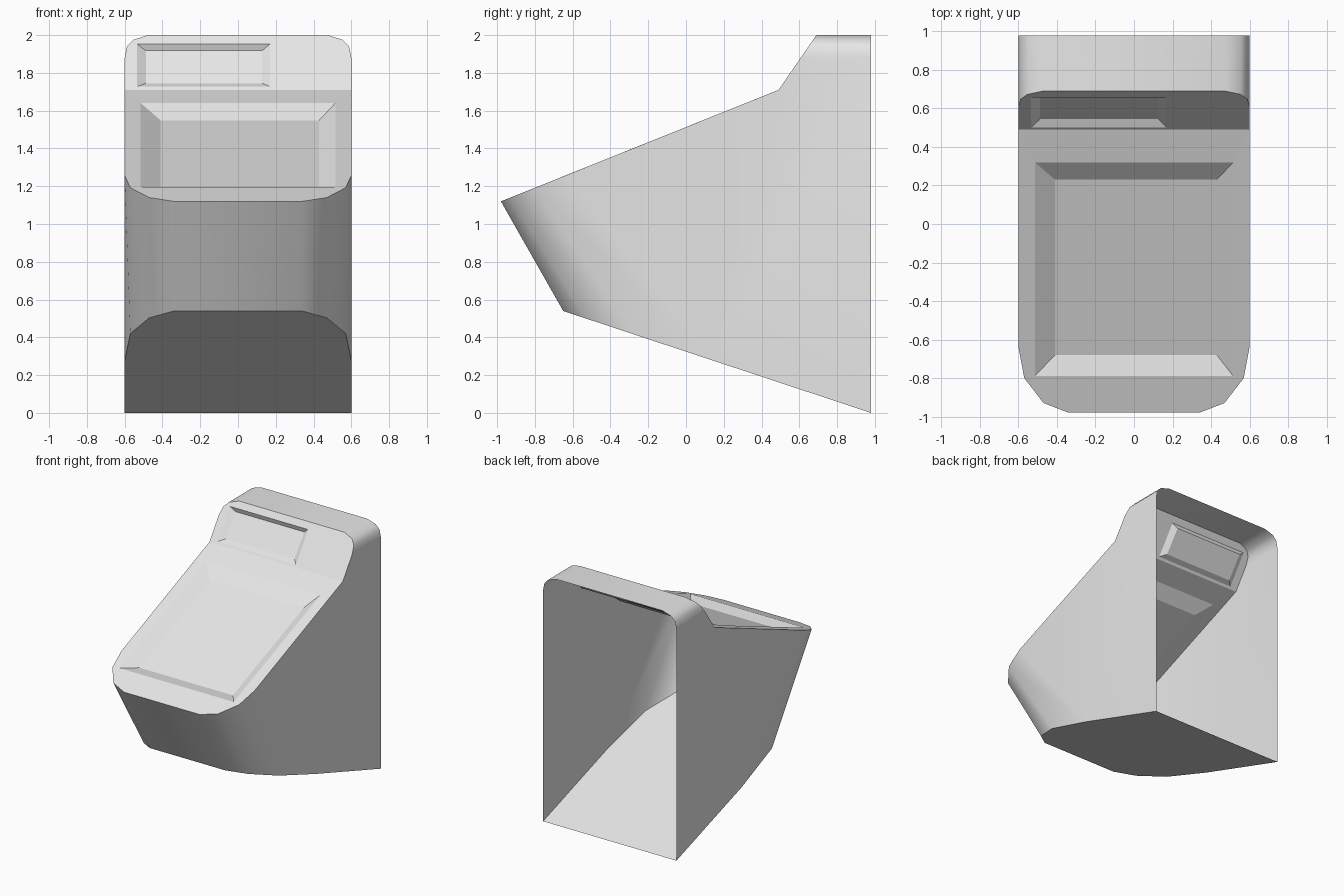
import bpy
import bmesh
import math

if "Cube" in bpy.data.objects:
    bpy.data.objects.remove(bpy.data.objects["Cube"], do_unlink=True)

grey = bpy.data.materials.new("plain_grey")
grey.use_nodes = True
grey.diffuse_color = (0.8, 0.8, 0.8, 1)
grey.node_tree.nodes["Principled BSDF"].inputs["Base Color"].default_value = (0.8, 0.8, 0.8, 1)

HALF, BACK = 0.6, 0.98
bm = bmesh.new()


def face(points):
    return bm.faces.new([bm.verts.new(p) for p in points])


def mirrored(points):
    """Left-to-right run of points from the right half, centre first."""
    return [(-x, y, z) for x, y, z in reversed(points)] + points


def strip(a, b):
    for i in range(len(a) - 1):
        face([a[i], a[i + 1], b[i + 1], b[i]])


# Planes of the shell, as functions of one coordinate
def desk(x, y, drop=0):
    return (x, y, 1.12 + (y + BACK) * 0.4 - drop)


def brow(x, z, sink=0):
    return (x, 0.49 + (z - 1.71) * 0.69 + sink, z)


def underside(x, y):
    return (x, y, (BACK - y) * 0.331)


def framed_panel(arc, base, hole, floor):
    """Panel with a rounded end and a tapered recess; hole runs around from the arc's left."""
    faces = [face(arc + [hole[1], hole[0]]),
             face([arc[-1], base[1], hole[2], hole[1]]),
             face([base[1], base[0], hole[3], hole[2]]),
             face([base[0], arc[0], hole[0], hole[3]]),
             face(floor)]
    for i in range(4):
        j = (i + 1) % 4
        faces.append(face([hole[i], hole[j], floor[j], floor[i]]))
    return faces


# Outlines of the rounded front and the rounded hood
nose_top = mirrored([desk(0.34, -0.98), desk(0.47, -0.93), desk(0.57, -0.80), desk(HALF, -0.64)])
nose_low = mirrored([underside(0.34, -0.65), underside(0.47, -0.54),
                     underside(0.57, -0.29), underside(HALF, 0.14)])
hood_front = mirrored([brow(0.475, 2.0), brow(0.555, 1.975), brow(0.588, 1.94), brow(HALF, 1.88)])
hood_back = [(x, BACK, z) for x, y, z in hood_front]
crease = [desk(-HALF, 0.49), desk(HALF, 0.49)]
crease = [brow(p[0], 1.71) for p in crease]

# Sloped main panel with wide recess
panels = framed_panel(
    nose_top, crease,
    [desk(-0.515, -0.79), desk(0.515, -0.79), desk(0.515, 0.32), desk(-0.515, 0.32)],
    [desk(-0.41, -0.68, 0.055), desk(0.43, -0.68, 0.055),
     desk(0.43, 0.23, 0.055), desk(-0.41, 0.23, 0.055)])

# Steep upper panel with small offset recess
panels += framed_panel(
    hood_front, crease,
    [brow(-0.535, 1.953), brow(0.17, 1.953), brow(0.17, 1.727), brow(-0.535, 1.727)],
    [brow(-0.488, 1.918, 0.035), brow(0.128, 1.918, 0.035),
     brow(0.128, 1.745, 0.03), brow(-0.488, 1.745, 0.03)])

# Nose, hood, bottom and sides; the back stays open
strip(nose_top, nose_low)
strip(hood_front, hood_back)
panels.append(face(nose_low + [(HALF, BACK, 0), (-HALF, BACK, 0)]))
for end in (0, -1):
    side = math.copysign(HALF, end + 0.5) * -1
    face([nose_top[end], crease[end], hood_front[end], hood_back[end],
          (side, BACK, 0), nose_low[end]])

# Keep the panels crisp, then weld
for f in panels:
    for e in f.edges:
        e.smooth = False
bmesh.ops.remove_doubles(bm, verts=bm.verts, dist=0.002)
bmesh.ops.recalc_face_normals(bm, faces=bm.faces)
bm.normal_update()
for e in bm.edges:
    if len(e.link_faces) == 2 and any(abs(f.normal.z) > 0.3 and abs(f.normal.y) > 0.3
                                      for f in e.link_faces):
        tilt = [f.normal.z for f in e.link_faces]
        e.smooth = e.smooth and max(tilt) * min(tilt) > 0

mesh = bpy.data.meshes.new("cabinet_shell")
bm.to_mesh(mesh)
bm.free()
mesh.materials.append(grey)
shell = bpy.data.objects.new("cabinet_shell", mesh)
bpy.context.collection.objects.link(shell)
bpy.context.view_layer.objects.active = shell
shell.select_set(True)
bpy.ops.object.shade_smooth_by_angle(angle=math.radians(40), keep_sharp_edges=True)
